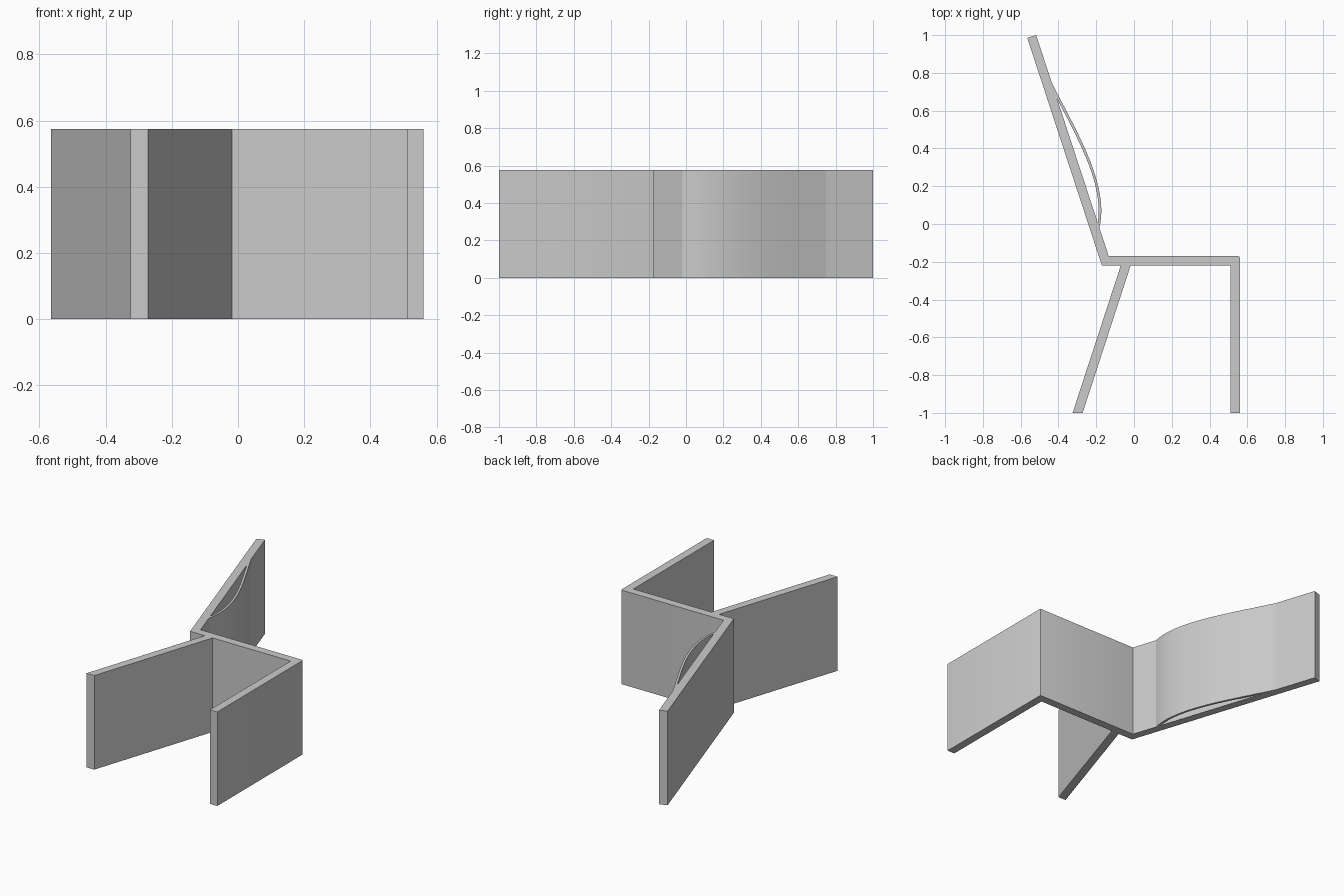
import bpy
import bmesh
import math
from mathutils import Vector
from mathutils.geometry import interpolate_bezier

DEPTH = 0.575

if "Cube" in bpy.data.objects:
    bpy.data.objects.remove(bpy.data.objects["Cube"], do_unlink=True)

# One plain grey for everything
grey = bpy.data.materials.new("light grey")
grey.use_nodes = True
colour = (0.6, 0.6, 0.6, 1)
grey.diffuse_color = colour
grey.node_tree.nodes["Principled BSDF"].inputs["Base Color"].default_value = colour


def extrude_outline(name, outline):
    """Extrude a flat outline up to the full depth of the chair."""
    bm = bmesh.new()
    face = bm.faces.new([bm.verts.new((p[0], p[1], 0)) for p in outline])
    result = bmesh.ops.extrude_face_region(bm, geom=[face])
    top = [v for v in result["geom"] if isinstance(v, bmesh.types.BMVert)]
    bmesh.ops.translate(bm, verts=top, vec=(0, 0, DEPTH))
    bmesh.ops.recalc_face_normals(bm, faces=bm.faces)
    mesh = bpy.data.meshes.new(name)
    bm.to_mesh(mesh)
    bm.free()
    mesh.materials.append(grey)
    obj = bpy.data.objects.new(name, mesh)
    bpy.context.collection.objects.link(obj)
    bpy.ops.object.select_all(action='DESELECT')
    obj.select_set(True)
    bpy.context.view_layer.objects.active = obj
    bpy.ops.object.shade_smooth_by_angle(angle=math.radians(30))
    return obj


# Bent sheet: reclined back, seat and front leg, with an eased front corner
extrude_outline("back_seat_and_front_leg", [
    (-0.17, -0.22), (0.51, -0.22), (0.51, -1), (0.56, -1),
    (0.56, -0.178), (0.558, -0.172), (0.552, -0.17),
    (-0.134, -0.17), (-0.518, 1), (-0.565, 0.985),
])

# Splayed rear leg under the seat
extrude_outline("rear_leg", [
    (-0.325, -1), (-0.272, -1), (-0.018, -0.22), (-0.07, -0.22),
])

# Thin curved lumbar panel bowing out from the back
outer = [Vector(p[:2]) for p in interpolate_bezier(
    Vector((-0.436, 0.75, 0)), Vector((-0.30, 0.48, 0)),
    Vector((-0.13, 0.21, 0)), Vector((-0.183, -0.02, 0)), 28)]
inner = []
for i, p in enumerate(outer):
    along = outer[min(i + 1, len(outer) - 1)] - outer[max(i - 1, 0)]
    inner.append(p + Vector((along.y, -along.x)).normalized() * 0.014)
extrude_outline("lumbar_panel", outer + inner[::-1])
